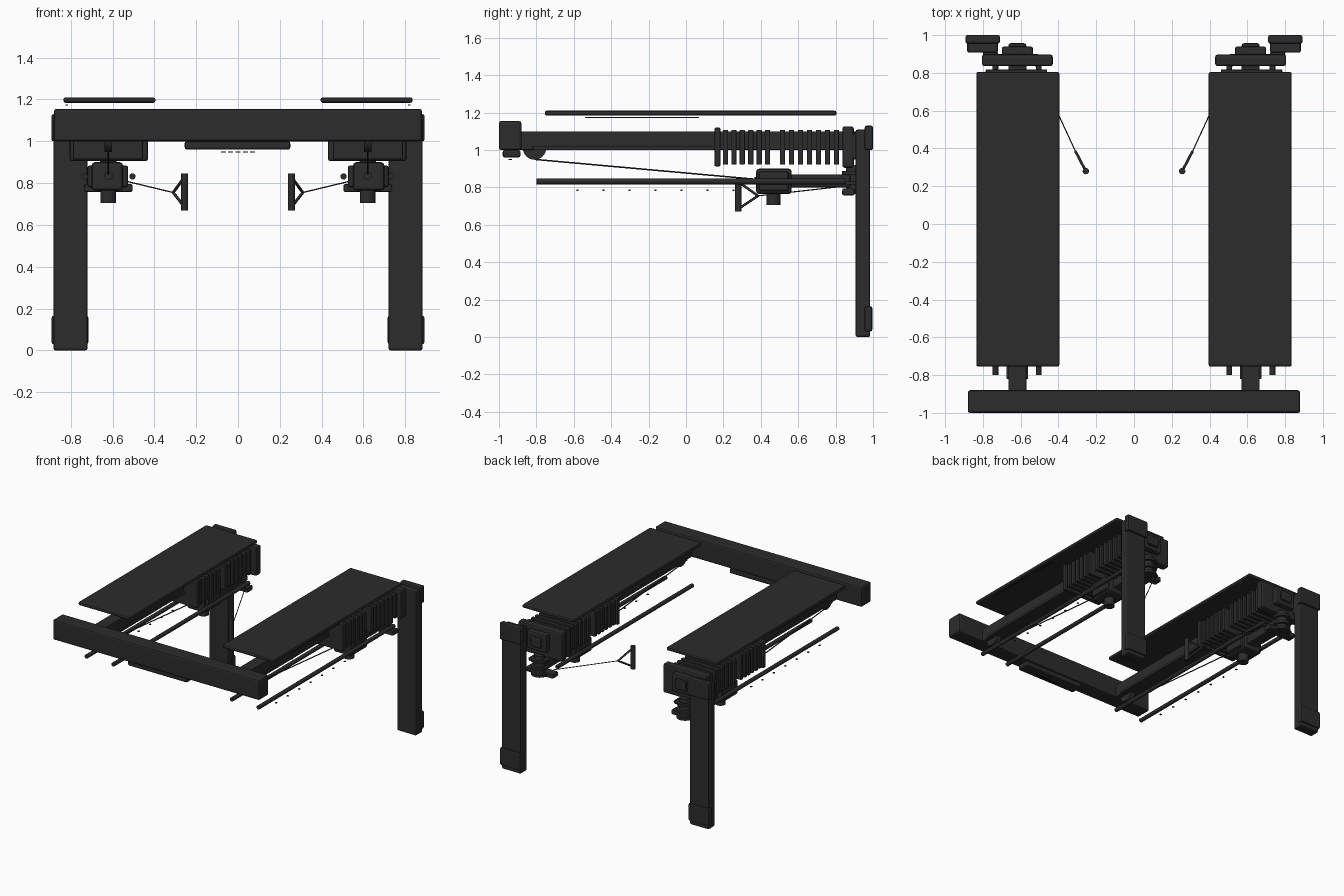
import bpy
import bmesh
from mathutils import Vector

old = bpy.data.objects.get("Cube")
if old:
    bpy.data.objects.remove(old, do_unlink=True)

black = bpy.data.materials.new("matte black")
black.use_nodes = True
COLOUR = (0.025, 0.025, 0.025, 1)
black.diffuse_color = COLOUR
bsdf = black.node_tree.nodes["Principled BSDF"]
bsdf.inputs["Base Color"].default_value = COLOUR
bsdf.inputs["Roughness"].default_value = 0.7


def finish(name, bm, smooth=False):
    mesh = bpy.data.meshes.new(name)
    bm.normal_update()
    for f in bm.faces:
        f.smooth = smooth and len(f.verts) == 4
    bm.to_mesh(mesh)
    bm.free()
    mesh.materials.append(black)
    obj = bpy.data.objects.new(name, mesh)
    bpy.context.collection.objects.link(obj)
    return obj


def box(name, x, y, z, bevel=0.01):
    """Box from (min, max) ranges with softened edges."""
    bm = bmesh.new()
    bmesh.ops.create_cube(bm, size=1)
    for v in bm.verts:
        v.co = [sum(r) / 2 + c * (r[1] - r[0]) for r, c in zip((x, y, z), v.co)]
    obj = finish(name, bm)
    if bevel:
        mod = obj.modifiers.new("soft_edges", "BEVEL")
        mod.width = bevel
        mod.segments = 2
    return obj


def rod(name, a, b, radius, sides=16):
    """Cylinder from point a to point b."""
    a, b = Vector(a), Vector(b)
    bm = bmesh.new()
    bmesh.ops.create_cone(bm, cap_ends=True, segments=sides, radius1=radius,
                          radius2=radius, depth=(b - a).length)
    turn = (b - a).to_track_quat("Z", "Y")
    for v in bm.verts:
        v.co = turn @ v.co + (a + b) / 2
    return finish(name, bm, True)


# Front crossbar and the console below it
box("front_crossbar", (-0.88, 0.88), (-1.0, -0.88), (1.0, 1.155), 0.012)
box("console", (-0.255, 0.25), (-0.98, -0.885), (0.96, 1.0))
for i in range(5):
    x = -0.07 + i * 0.035
    box("console_button", (x - 0.012, x + 0.012), (-0.95, -0.93), (0.947, 0.951), 0)

for side, s in (("left", 1), ("right", -1)):
    def part(name, x, y, z, bevel=0.01):
        return box(side + "_" + name, sorted((s * x[0], s * x[1])), y, z, bevel)

    def bar(name, a, b, radius, sides=16):
        return rod(side + "_" + name, (s * a[0], a[1], a[2]),
                   (s * b[0], b[1], b[2]), radius, sides)

    # Bench pad with a thin trim strip
    part("pad", (0.395, 0.835), (-0.755, 0.805), (1.184, 1.21))
    part("pad_trim", (0.812, 0.824), (-0.54, 0.07), (1.171, 1.176), 0)

    # Rear leg with cap and foot cover
    part("leg", (0.72, 0.883), (0.907, 0.985), (0, 1.11))
    part("leg_cap", (0.71, 0.892), (0.955, 1.0), (1.0, 1.13))
    part("leg_foot", (0.715, 0.892), (0.955, 0.996), (0.03, 0.165))

    # Main rail and its front pulley
    part("rail", (0.57, 0.665), (-0.89, 0.85), (1.0, 1.1), 0.006)
    part("rail_lip", (0.56, 0.675), (-0.82, 0.15), (1.0, 1.02), 0.004)
    bar("pulley", (0.602, -0.81, 1.01), (0.638, -0.81, 1.01), 0.062, 32)

    # Weight stack
    part("stack_end_plate", (0.455, 0.79), (0.152, 0.184), (0.912, 1.12), 0.008)
    rows = [0.211 + 0.045 * i for i in range(6)] + [0.516 + 0.048 * i for i in range(7)]
    for y in rows:
        part("weight_plate", (0.46, 0.785), (y - 0.014, y + 0.014), (0.922, 1.108), 0.005)

    # Rear housing
    part("housing", (0.43, 0.805), (0.836, 0.897), (0.905, 1.127), 0.012)
    part("housing_knob", (0.535, 0.7), (0.89, 0.94), (0.96, 1.1), 0.012)
    part("knob_face", (0.57, 0.665), (0.93, 0.957), (0.99, 1.07), 0.012)
    part("leg_bracket", (0.72, 0.8), (0.88, 0.915), (0.95, 1.09))

    # Cable spool with flanges below the housing
    bar("spool_core", (0.62, 0.895, 0.765), (0.62, 0.895, 0.92), 0.04, 32)
    for z in (0.765, 0.815, 0.87):
        bar("spool_flange", (0.62, 0.895, z), (0.62, 0.895, z + 0.018), 0.062, 32)
    part("spool_bracket", (0.505, 0.735), (0.836, 0.9), (0.758, 0.795), 0.006)

    # Lower guide rods, with small studs beneath
    for x in (0.505, 0.733):
        bar("guide_rod", (x, -0.8, 0.832), (x, 0.85, 0.832), 0.015)
    for i in range(7):
        y = -0.58 + 0.139 * i
        part("rod_stud", (0.727, 0.739), (y - 0.006, y + 0.006), (0.782, 0.788), 0)

    # Carriage
    part("carriage", (0.55, 0.7), (0.375, 0.565), (0.765, 0.9), 0.015)
    part("carriage_sides", (0.525, 0.72), (0.39, 0.55), (0.78, 0.885), 0.012)
    bar("carriage_boss", (0.62, 0.366, 0.835), (0.62, 0.38, 0.835), 0.02)
    bar("carriage_foot", (0.62, 0.467, 0.705), (0.62, 0.467, 0.77), 0.037, 24)
    part("carriage_arm", (0.575, 0.665), (0.55, 0.88), (0.8, 0.87))

    # Cables
    bar("long_cable", (0.62, -0.81, 0.95), (0.62, 0.38, 0.843), 0.004, 8)
    apex = (0.31, 0.385, 0.755)
    bar("handle_cable", apex, (0.53, 0.86, 0.808), 0.003, 8)

    # Triangular hand grip
    low, high = (0.255, 0.28, 0.67), (0.255, 0.28, 0.845)
    bar("grip", low, high, 0.017)
    for end in (0.685, 0.83):
        bar("grip_strap", apex, (0.255, 0.28, end), 0.007, 8)
